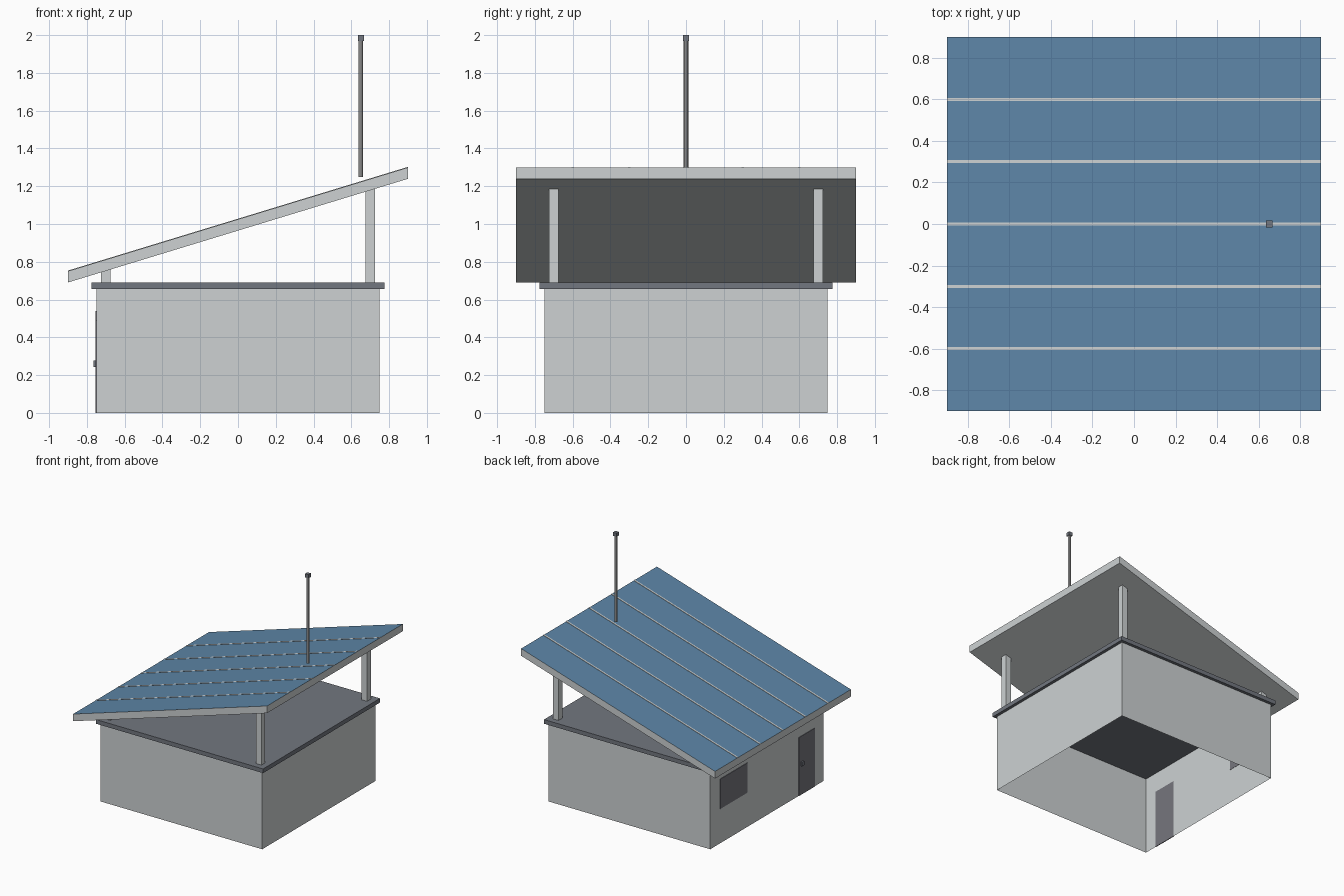
import bpy, bmesh

cube = bpy.data.objects.get("Cube")
if cube:
    bpy.data.objects.remove(cube, do_unlink=True)


def material(name, rgb):
    m = bpy.data.materials.new(name)
    m.use_nodes = True
    m.diffuse_color = (*rgb, 1)
    bsdf = next(n for n in m.node_tree.nodes if n.type == 'BSDF_PRINCIPLED')
    bsdf.inputs["Base Color"].default_value = (*rgb, 1)
    return m


LIGHT = material("light grey", (0.61, 0.64, 0.65))
TRIM = material("slate grey", (0.17, 0.185, 0.215))
BLUE = material("panel blue", (0.11, 0.24, 0.39))
DARK = material("dark grey", (0.18, 0.18, 0.205))
METAL = material("metal grey", (0.42, 0.42, 0.42))

RISE = 0.305   # roof rise per unit of x


def add_object(name, bm, *mats):
    mesh = bpy.data.meshes.new(name)
    bm.to_mesh(mesh)
    bm.free()
    for m in mats:
        mesh.materials.append(m)
    obj = bpy.data.objects.new(name, mesh)
    bpy.context.collection.objects.link(obj)
    return obj


def box_mesh(lo, hi, slope=0.0):
    """Box between two corners, sheared upward along x by slope."""
    bm = bmesh.new()
    bmesh.ops.create_cube(bm, size=1)
    for v in bm.verts:
        for i in range(3):
            v.co[i] = lo[i] if v.co[i] < 0 else hi[i]
        v.co.z += slope * v.co.x
    bm.normal_update()
    return bm


def box(name, lo, hi, mat, slope=0.0):
    return add_object(name, box_mesh(lo, hi, slope), mat)


# Walls: thin shell, open below
bm = box_mesh((-0.75, -0.75, 0), (0.75, 0.75, 0.66))
caps = [f for f in bm.faces if abs(f.normal.z) > 0.5]
bmesh.ops.delete(bm, geom=caps, context='FACES_ONLY')
add_object("walls", bm, LIGHT)

# Flat deck on top of the walls
box("deck", (-0.775, -0.775, 0.655), (0.775, 0.775, 0.69), TRIM)

# Posts that carry the roof
for x, end in ((-0.7, "low"), (0.7, "high")):
    for y, side in ((-0.7, "front"), (0.7, "back")):
        top = 0.972 + RISE * x
        box(f"{end}_{side}_post", (x - 0.025, y - 0.025, 0.685),
            (x + 0.025, y + 0.025, top + 0.012), LIGHT)

# Sloping roof with a blue top face
bm = box_mesh((-0.9, -0.9, 0.965), (0.9, 0.9, 1.025), RISE)
for f in bm.faces:
    f.material_index = 1 if f.normal.z > 0.5 else 0
add_object("roof", bm, LIGHT, BLUE)

# Dividing strips across the panels
for i in range(-2, 3):
    y = i * 0.3
    box(f"panel_strip_{i + 3}", (-0.9, y - 0.007, 1.02),
        (0.9, y + 0.007, 1.028), LIGHT, RISE)

# Door, handle and window on the low side
box("door", (-0.754, -0.635, 0), (-0.748, -0.42, 0.49), DARK)
box("door_handle", (-0.766, -0.475, 0.243), (-0.75, -0.445, 0.277), TRIM)
box("window", (-0.754, 0.26, 0.29), (-0.748, 0.62, 0.54), DARK)

# Mast with a small cap
bm = bmesh.new()
bmesh.ops.create_cone(bm, cap_ends=True, segments=8, radius1=0.013,
                      radius2=0.013, depth=0.73)
mast = add_object("mast", bm, METAL)
mast.location = (0.65, 0, 1.615)
box("mast_cap", (0.634, -0.016, 1.97), (0.666, 0.016, 2.0), TRIM)
